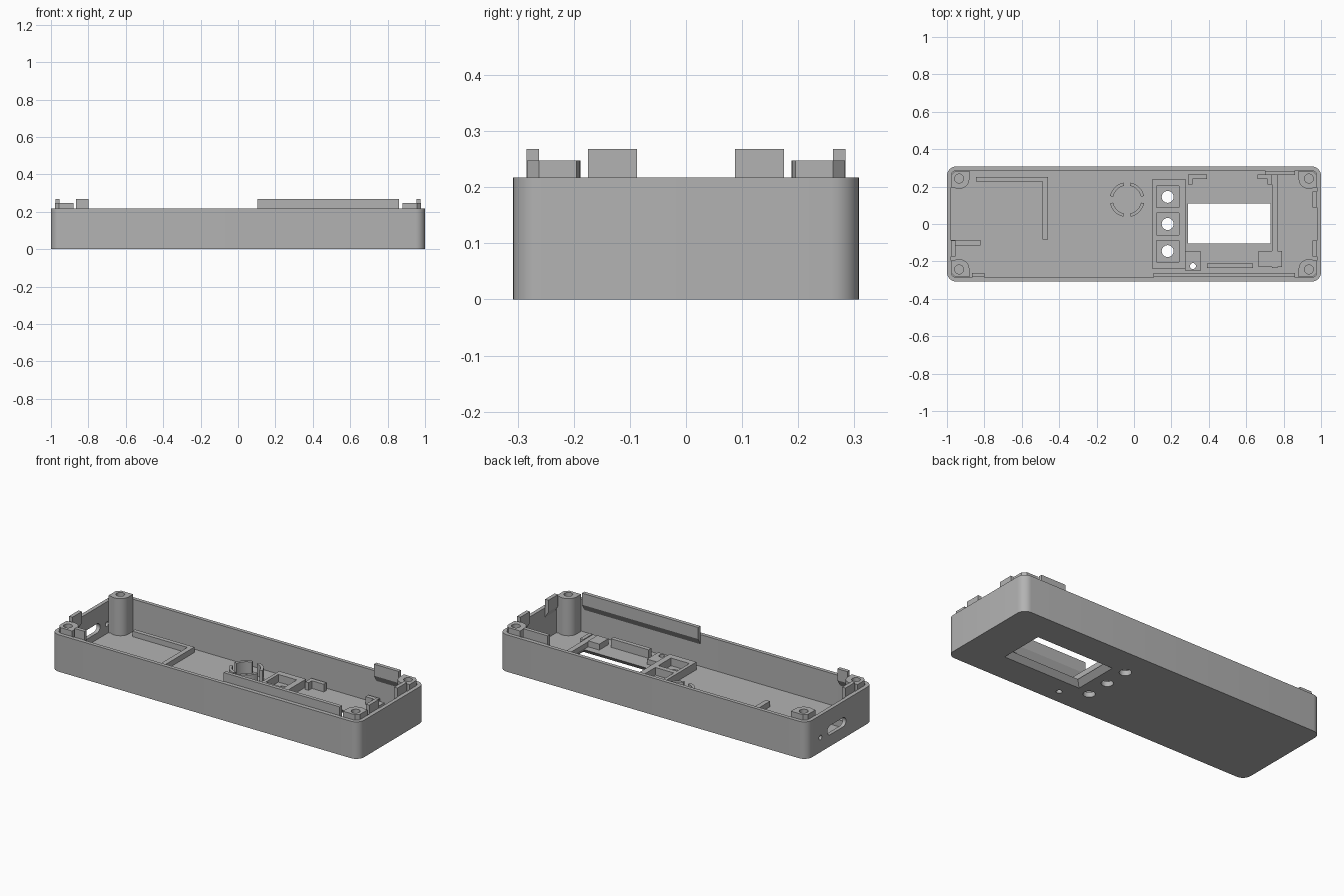
import bpy, bmesh, math
from mathutils import Matrix

cube = bpy.data.objects.get("Cube")
if cube:
    bpy.data.objects.remove(cube, do_unlink=True)

grey = bpy.data.materials.new("grey_plastic")
grey.use_nodes = True
COLOR = (0.45, 0.45, 0.45, 1)
grey.diffuse_color = COLOR
grey.node_tree.nodes["Principled BSDF"].inputs["Base Color"].default_value = COLOR

FLOOR, RIM, POST_TOP, CLIP_TOP = 0.03, 0.217, 0.248, 0.268
WX, WY = 0.978, 0.286      # inner faces of the walls
ALONG_X = Matrix(((0, 0, 1, 0), (1, 0, 0, 0), (0, 1, 0, 0), (0, 0, 0, 1)))


def prism(name, pts, a, b, matrix=None, top=None):
    """Extrude an outline from a to b; top gives a different end outline."""
    bm = bmesh.new()
    low = [bm.verts.new((u, v, a)) for u, v in pts]
    high = [bm.verts.new((u, v, b)) for u, v in (top or pts)]
    bm.faces.new(low[::-1])
    bm.faces.new(high)
    for i in range(len(low)):
        j = (i + 1) % len(low)
        bm.faces.new((low[i], low[j], high[j], high[i]))
    if matrix:
        bm.transform(matrix)
    bmesh.ops.recalc_face_normals(bm, faces=bm.faces)
    mesh = bpy.data.meshes.new(name)
    bm.to_mesh(mesh)
    bm.free()
    mesh.materials.append(grey)
    obj = bpy.data.objects.new(name, mesh)
    bpy.context.collection.objects.link(obj)
    return obj


def rect(x0, x1, y0, y1):
    return [(x0, y0), (x1, y0), (x1, y1), (x0, y1)]


def box(name, x0, x1, y0, y1, z1, z0=FLOOR - 0.005):
    return prism(name, rect(x0, x1, y0, y1), z0, z1)


def arc(cx, cy, r, a0, a1, n):
    return [(cx + r * math.cos(math.radians(a0 + (a1 - a0) * i / n)),
             cy + r * math.sin(math.radians(a0 + (a1 - a0) * i / n))) for i in range(n + 1)]


def circle(cx, cy, r, n=24):
    return arc(cx, cy, r, 0, 360, n)[:-1]


def rounded(hx, hy, r):
    pts = []
    for k, (sx, sy) in enumerate(((1, 1), (-1, 1), (-1, -1), (1, -1))):
        pts += arc(sx * (hx - r), sy * (hy - r), r, 90 * k, 90 * k + 90, 8)
    return pts


def cut(obj, cutter):
    mod = obj.modifiers.new("cut", "BOOLEAN")
    mod.operation, mod.solver, mod.object = "DIFFERENCE", "EXACT", cutter
    cutter.hide_render = True
    bpy.context.view_layer.objects.active = obj
    bpy.ops.object.modifier_apply(modifier=mod.name)
    bpy.data.objects.remove(cutter, do_unlink=True)


def smooth(obj):
    bpy.ops.object.select_all(action="DESELECT")
    obj.select_set(True)
    bpy.context.view_layer.objects.active = obj
    bpy.ops.object.shade_smooth_by_angle(angle=math.radians(30))


# Open tray with rounded corners
case = prism("case", rounded(1, 0.308, 0.05), 0, RIM)
cut(case, prism("cavity", rounded(WX, WY, 0.03), FLOOR, 0.4))

# Display window, wider on the underside
cut(case, prism("window", rect(0.25, 0.77, -0.14, 0.145), -0.01, FLOOR + 0.01,
                top=rect(0.30, 0.72, -0.095, 0.1)))

# Button holes, indicator hole, port slot and reset hole
BUTTONS = (-0.145, 0, 0.145)
for y in BUTTONS:
    cut(case, prism("button_hole", circle(0.18, y, 0.032), -0.1, 0.1))
cut(case, prism("indicator_hole", circle(0.315, -0.225, 0.016), -0.1, 0.1))
slot = arc(0.09, 0.095, 0.027, -90, 90, 8) + arc(-0.03, 0.095, 0.027, 90, 270, 8)
cut(case, prism("port_slot", slot, -1.1, -0.95, ALONG_X))
cut(case, prism("reset_hole", circle(0.18, 0.086, 0.013), -1.1, -0.95, ALONG_X))
smooth(case)

# Corner screw posts, flattened where they meet the walls
for sx in (-1, 1):
    for sy in (-1, 1):
        outline = arc(0.935, 0.243, 0.055, 150, 300, 16)
        outline = [(0.88, 0.283)] + outline[3:] + [(WX, 0.195), (WX, 0.262), (0.957, 0.283)]
        post = prism("screw_post", [(sx * x, sy * y) for x, y in outline],
                     FLOOR - 0.005, POST_TOP)
        cut(post, prism("screw_hole", circle(sx * 0.935, sy * 0.243, 0.024), 0.12, 0.3))
        smooth(post)

# Snap clips rising above the rim, tapered at the foot
CLIP = [(-0.003, 0.155), (-0.003, RIM), (0.002, RIM), (0.002, CLIP_TOP),
        (0.024, CLIP_TOP), (0.024, 0.2)]


def clip(name, a, b, wall, axis):
    s = 1 if wall > 0 else -1
    if axis == "y":
        m = Matrix(((0, 0, 1, 0), (-s, 0, 0, wall), (0, 1, 0, 0), (0, 0, 0, 1)))
    else:
        m = Matrix(((-s, 0, 0, wall), (0, 0, 1, 0), (0, 1, 0, 0), (0, 0, 0, 1)))
    prism(name, CLIP, a, b, m)


clip("front_long_clip", 0.105, 0.86, -WY, "y")
clip("front_short_clip", -0.865, -0.8, -WY, "y")
clip("back_clip", 0.7, 0.86, WY, "y")
clip("left_clip_back", 0.087, 0.175, WX, "x")
clip("left_clip_front", -0.175, -0.087, WX, "x")
clip("right_clip", -0.175, -0.087, -WX, "x")

# Button guide block with three square pockets
guide = box("button_guide", 0.1, 0.275, -0.24, 0.24, 0.075, FLOOR)
for y in BUTTONS:
    cut(guide, box("pocket", 0.12, 0.24, y - 0.058, y + 0.058, 0.2, 0.0))

# Split ring for the buzzer
for k in range(4):
    a = 90 * k + 12
    ring = prism("buzzer_ring", arc(-0.037, 0.13, 0.093, a, a + 66, 10)
                 + arc(-0.037, 0.13, 0.076, a + 66, a, 10), FLOOR - 0.005, 0.1)
    smooth(ring)

# Circuit board locating ribs
box("board_rib_end", -0.488, -0.46, -0.083, 0.252, 0.062)
box("board_rib_back", -0.845, -0.488, 0.227, 0.252, 0.062)
box("board_rib_front", -WX, -0.82, -0.115, -0.086, 0.07)

# Display mounts around the window
box("display_cross_rib", 0.737, 0.768, -0.235, 0.262, 0.06)
box("display_front_rib", 0.39, 0.635, -0.235, -0.21, 0.08)
box("display_front_block", 0.665, 0.737, -0.23, -0.145, 0.065)
box("display_outer_block", 0.768, 0.79, -0.23, -0.145, 0.065)
for x0, x1, xl in ((0.29, 0.39, 0.29), (0.66, 0.737, 0.715)):
    box("display_back_stop", x0, x1, 0.24, 0.265, 0.075)
    box("display_back_return", xl, xl + 0.022, 0.21, 0.24, 0.075)
boss = box("indicator_boss", 0.275, 0.355, -0.25, -0.145, 0.06)
cut(boss, prism("boss_hole", circle(0.315, -0.225, 0.016), -0.1, 0.2))
